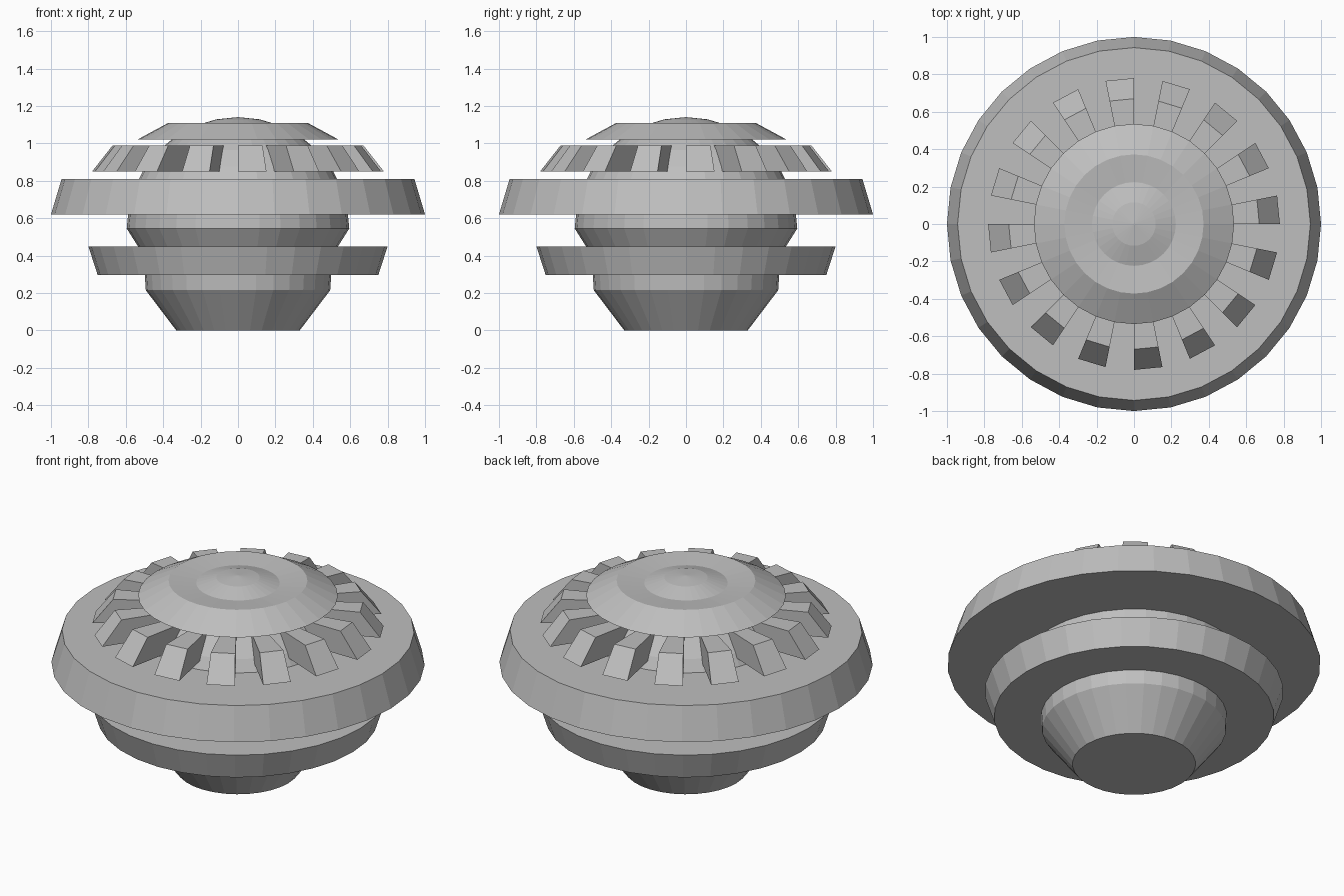
import bpy
import bmesh
from math import sin, cos, pi, radians

SIDES = 32
cube = bpy.data.objects.get("Cube")
if cube:
    bpy.data.objects.remove(cube, do_unlink=True)

grey = bpy.data.materials.new("plain grey")
grey.use_nodes = True
grey.diffuse_color = (0.52, 0.52, 0.52, 1)
grey.node_tree.nodes["Principled BSDF"].inputs["Base Color"].default_value = grey.diffuse_color


def finish(name, bm):
    bmesh.ops.recalc_face_normals(bm, faces=bm.faces)
    mesh = bpy.data.meshes.new(name)
    bm.to_mesh(mesh)
    bm.free()
    mesh.materials.append(grey)
    obj = bpy.data.objects.new(name, mesh)
    bpy.context.collection.objects.link(obj)
    return obj


def point(r, z, step):
    a = 2 * pi * step / SIDES
    return (r * cos(a), r * sin(a), z)


def lathe(name, profile):
    """Turn (radius, height) points about z and close both ends."""
    bm = bmesh.new()
    loops = [[bm.verts.new(point(r, z, i)) for i in range(SIDES)] for r, z in profile]
    for low, high in zip(loops, loops[1:]):
        for i in range(SIDES):
            j = (i + 1) % SIDES
            bm.faces.new((low[i], low[j], high[j], high[i]))
    bm.faces.new(loops[0][::-1])
    bm.faces.new(loops[-1])
    return finish(name, bm)


# Tapered foot
lathe("foot", [(0.33, 0), (0.493, 0.215), (0.50, 0.32)])

# Domed body: short taper below, hemisphere above
R, MID = 0.595, 0.545
dome = [(R * cos(radians(a)), MID + R * sin(radians(a))) for a in [11.25 * k for k in range(8)]]
lathe("domed_body", [(0.50, 0.40), (0.535, 0.45)] + dome + [(0.005, MID + R)])

# Flared rings around the body
lathe("lower_ring", [(0.75, 0.295), (0.80, 0.45)])
lathe("upper_ring", [(1.0, 0.62), (0.943, 0.81)])

# Sloped cap with a shallow dish, the dome tip showing through
lathe("top_cap", [(0.535, 1.022), (0.372, 1.11), (0.225, 1.096)])

# Ring of sloped wedge blocks filling every second segment
bm = bmesh.new()
section = [(0.38, 0.85), (0.78, 0.85), (0.67, 0.99), (0.38, 0.99)]
for step in range(0, SIDES, 2):
    a, b = [[bm.verts.new(point(r, z, s)) for r, z in section] for s in (step, step + 1)]
    bm.faces.new(a)
    bm.faces.new(b[::-1])
    for i in range(4):
        j = (i + 1) % 4
        bm.faces.new((a[i], b[i], b[j], a[j]))
finish("wedge_blocks", bm)
